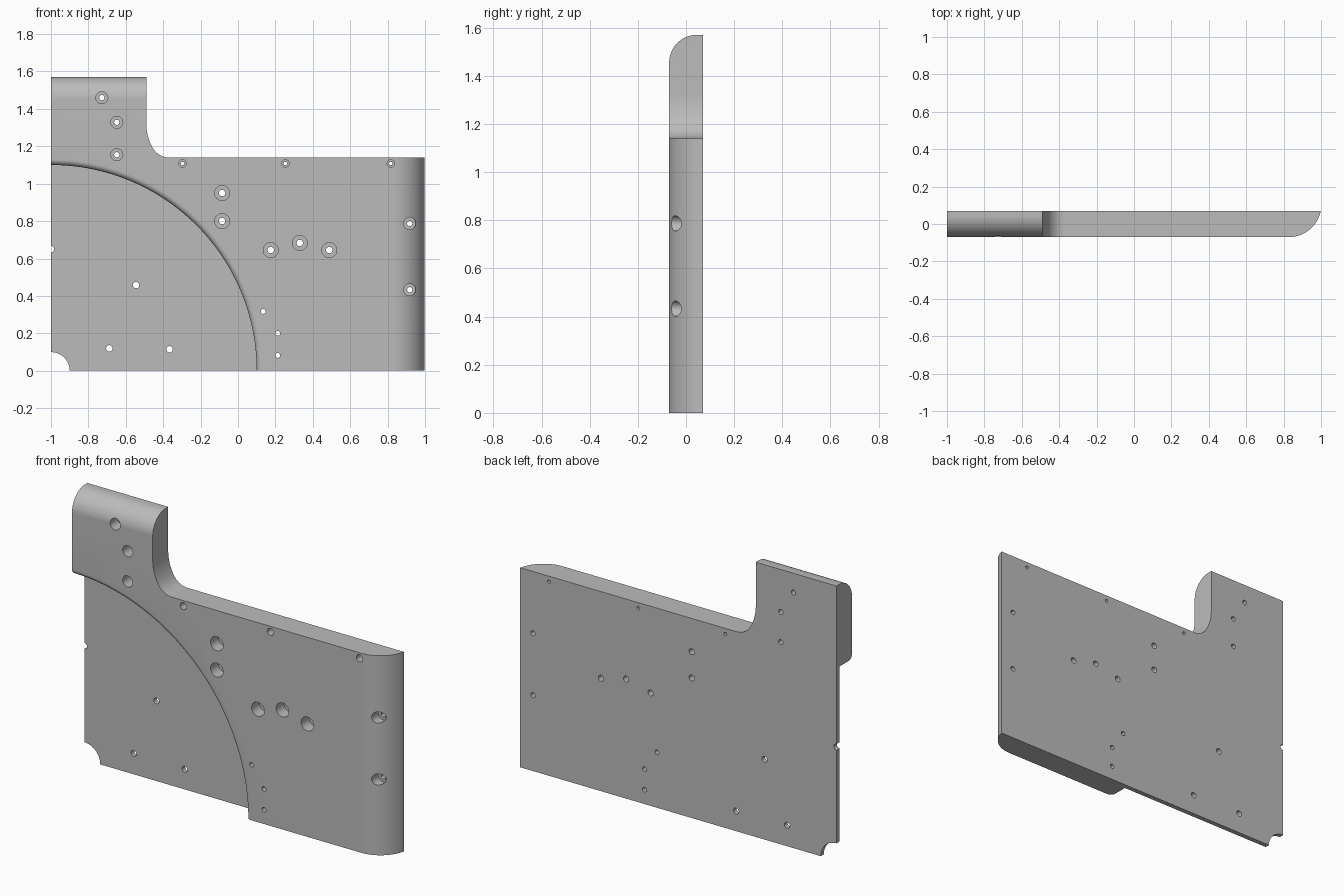
import bpy, bmesh, math
from mathutils import Matrix, Vector

cube = bpy.data.objects.get("Cube")
if cube:
    bpy.data.objects.remove(cube, do_unlink=True)

FRONT, BACK = -0.07, 0.07

grey = bpy.data.materials.new("plain_grey")
grey.use_nodes = True
COLOUR = (0.5, 0.5, 0.5, 1)
grey.diffuse_color = COLOUR
grey.node_tree.nodes["Principled BSDF"].inputs["Base Color"].default_value = COLOUR


def arc(cx, cy, r, start, end, n=16):
    """Points on a circle between two angles in degrees."""
    angles = [math.radians(start + (end - start) * i / n) for i in range(n + 1)]
    return [(cx + r * math.cos(a), cy + r * math.sin(a)) for a in angles]


def finish(name, bm):
    bmesh.ops.recalc_face_normals(bm, faces=bm.faces)
    mesh = bpy.data.meshes.new(name)
    bm.to_mesh(mesh)
    bm.free()
    mesh.materials.append(grey)
    obj = bpy.data.objects.new(name, mesh)
    bpy.context.collection.objects.link(obj)
    return obj


def prism(name, profile, place, direction):
    """Extrude a closed 2D profile; place maps (u, v) to 3D."""
    bm = bmesh.new()
    face = bm.faces.new([bm.verts.new(place(u, v)) for u, v in profile])
    moved = bmesh.ops.extrude_face_region(bm, geom=[face])["geom"]
    verts = [g for g in moved if isinstance(g, bmesh.types.BMVert)]
    bmesh.ops.translate(bm, verts=verts, vec=direction)
    return finish(name, bm)


def lathe(bm, profile, x, z, steps):
    """Revolve (radius, y) points about a y-parallel axis through x, z."""
    verts = [bm.verts.new((x + r, y, z)) for r, y in profile]
    edges = [bm.edges.new(pair) for pair in zip(verts, verts[1:])]
    bmesh.ops.spin(bm, geom=verts + edges, cent=(x, 0, z), axis=(0, 1, 0),
                   angle=math.tau, steps=steps, use_duplicate=False)
    bmesh.ops.remove_doubles(bm, verts=bm.verts, dist=1e-5)


def bore(bm, x, z, r, wide=0, floor=0):
    """Through hole, with a counterbore from the front if wide is given."""
    head = [(0, -0.2), (wide, -0.2), (wide, floor), (r, floor)] if wide else [(0, -0.2), (r, -0.2)]
    lathe(bm, head + [(r, 0.2), (0, 0.2)], x, z, 32)


def combine(target, tool, operation):
    mod = target.modifiers.new(operation, 'BOOLEAN')
    mod.operation, mod.object, mod.solver = operation, tool, 'EXACT'
    bpy.context.view_layer.objects.active = target
    bpy.ops.object.modifier_apply(modifier=mod.name)
    bpy.data.objects.remove(tool, do_unlink=True)


# Plate outline with the swept inner corner beside the tab
outline = [(-1, 0), (1, 0), (1, 1.14)]
outline += arc(-0.3675, 1.241, 0.101, 270, 210)
outline += arc(-0.231, 1.32, 0.259, 210, 180)[1:]
outline += [(-0.49, 1.57), (-1, 1.57)]
plate = prism("mounting_plate", outline, lambda u, v: (u, FRONT, v), (0, BACK - FRONT, 0))

# Rounded right edge
side = [(-1.2, 0.2), (-1.2, FRONT)] + arc(0.827, 0.105, 0.175, 270, 348.5, 24) + [(1, BACK), (1, 0.2)]
combine(plate, prism("side_round", side, lambda u, v: (u, v, -0.5), (0, 0, 3)), 'INTERSECT')

# Rounded top edge
top = [(0.2, -0.5), (0.2, 1.57)] + arc(0.045, 1.455, 0.115, 90, 180, 24) + [(FRONT, -0.5)]
combine(plate, prism("top_round", top, lambda u, v: (-2, u, v), (4, 0, 0)), 'INTERSECT')

# Large round recess with a softened rim
rim = arc(1.13, FRONT + 0.03, 0.03, 180, 270, 10)
bm = bmesh.new()
lathe(bm, [(0, 0.042), (1.1, 0.042)] + rim + [(1.13, -0.2), (0, -0.2)], -1, 0, 256)
combine(plate, finish("recess", bm), 'DIFFERENCE')

# Holes: counterbored groups, plain holes and the corner notch
bm = bmesh.new()
for x, z in [(-0.085, 0.95), (-0.085, 0.8), (0.175, 0.645), (0.33, 0.683), (0.488, 0.645)]:
    bore(bm, x, z, 0.017, 0.04)
for x, z in [(-0.728, 1.46), (-0.648, 1.328), (-0.648, 1.155), (0.918, 0.787), (0.918, 0.433)]:
    bore(bm, x, z, 0.014, 0.032)
for x in (-0.297, 0.253, 0.817):
    bore(bm, x, 1.108, 0.009, 0.02)
for x, z in [(-0.545, 0.458), (-0.688, 0.12), (-0.366, 0.115), (-1, 0.65)]:
    bore(bm, x, z, 0.017)
for x, z in [(0.135, 0.317), (0.213, 0.2), (0.213, 0.082)]:
    bore(bm, x, z, 0.013)
bore(bm, -1, 0, 0.1)
combine(plate, finish("holes", bm), 'DIFFERENCE')

# Smooth curved surfaces, keep crisp edges
bpy.ops.object.select_all(action='DESELECT')
plate.select_set(True)
bpy.context.view_layer.objects.active = plate
bpy.ops.object.shade_smooth_by_angle(angle=math.radians(30))
